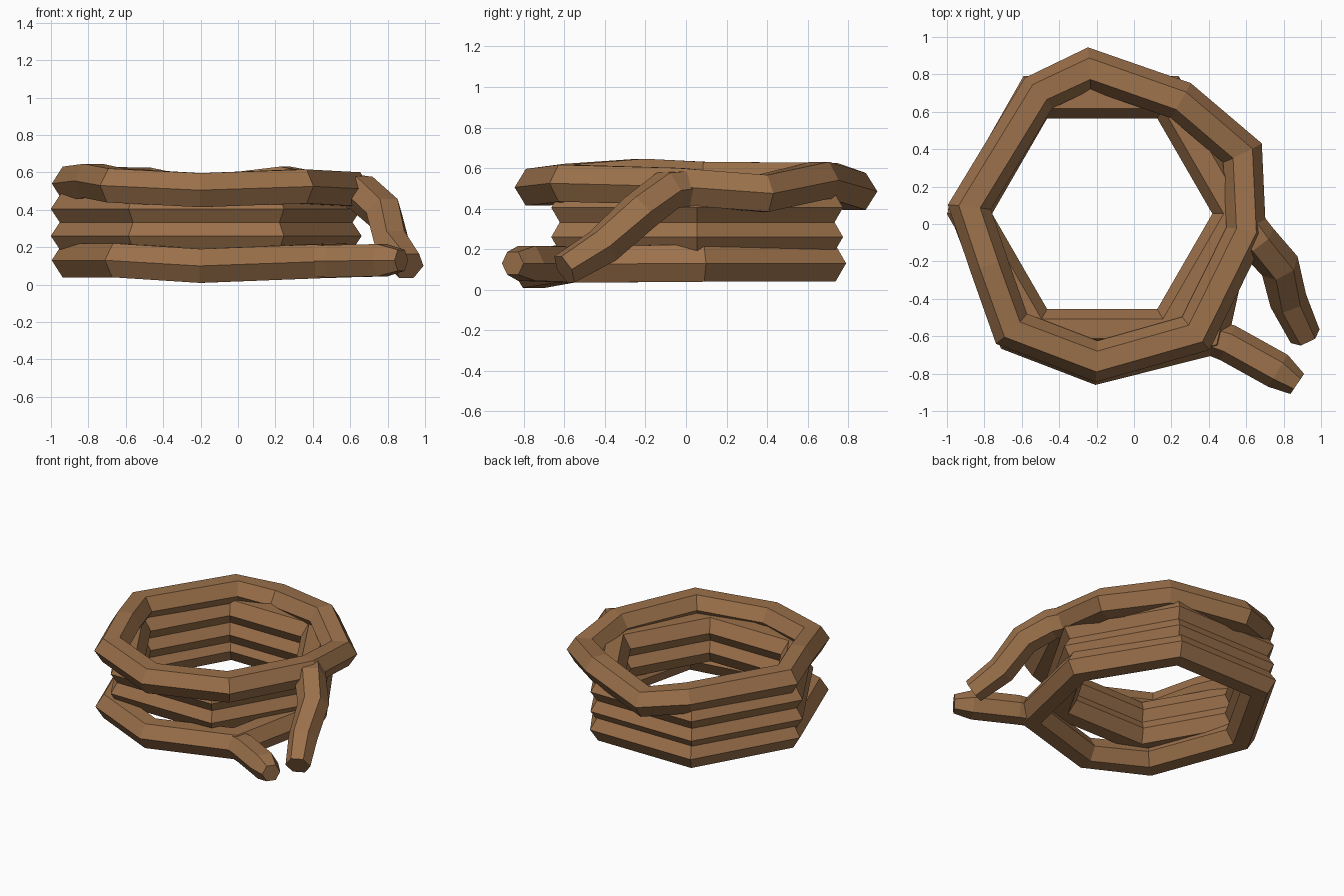
import bpy, bmesh, math
from mathutils import Vector

if "Cube" in bpy.data.objects:
    bpy.data.objects.remove(bpy.data.objects["Cube"])

rope = bpy.data.materials.new("rope brown")
rope.diffuse_color = (0.33, 0.165, 0.07, 1)
rope.use_nodes = True
rope.node_tree.nodes["Principled BSDF"].inputs["Base Color"].default_value = rope.diffuse_color
R = 0.105
UP = Vector((0, 0, 1))


def tube(name, pts, closed=True, radii=None):
    """Six-sided mitred tube swept along a polyline."""
    pts = [Vector(p) for p in pts]
    n = len(pts)
    radii = radii or [R] * n
    bm = bmesh.new()
    rings = []
    for i, p in enumerate(pts):
        prev = pts[i - 1] if closed or i > 0 else None
        nxt = pts[(i + 1) % n] if closed or i < n - 1 else None
        a = (p - prev).normalized() if prev else (nxt - p).normalized()
        b = (nxt - p).normalized() if nxt else a
        t = (a + b).normalized()
        side = t.cross(UP).normalized()
        up = side.cross(t)
        miter = 1 / max(t.dot(a), 0.6)
        ring = []
        for k in range(6):
            ang = k * math.pi / 3
            ring.append(bm.verts.new(p + radii[i] * (side * math.cos(ang) * miter + up * math.sin(ang))))
        rings.append(ring)
    for i in range(n if closed else n - 1):
        r, s = rings[i], rings[(i + 1) % n]
        for k in range(6):
            j = (k + 1) % 6
            bm.faces.new((r[k], r[j], s[j], s[k]))
    if not closed:
        bm.faces.new(rings[0][::-1])
        bm.faces.new(rings[-1])
    bmesh.ops.recalc_face_normals(bm, faces=bm.faces)
    me = bpy.data.meshes.new(name)
    bm.to_mesh(me)
    bm.free()
    me.materials.append(rope)
    ob = bpy.data.objects.new(name, me)
    bpy.context.collection.objects.link(ob)


# two plain middle coils
for name, z in (("lower_middle_coil", 0.26), ("upper_middle_coil", 0.405)):
    tube(name, [(-0.17 + 0.71 * math.cos(math.radians(a)),
                 0.055 + 0.71 * math.sin(math.radians(a)), z) for a in range(0, 360, 60)])

# bottom coil, pulled out at the front, with its loose end
tube("bottom_coil", [(0.55, 0.08, 0.13), (0.18, 0.685, 0.13), (-0.53, 0.685, 0.13),
                     (-0.88, 0.07, 0.13), (-0.63, -0.585, 0.13),
                     (-0.2, -0.75, 0.1), (0.4, -0.6, 0.125)])
tube("bottom_loose_end", [(0.36, -0.59, 0.125), (0.5, -0.635, 0.125), (0.77, -0.785, 0.13), (0.873, -0.855, 0.13)],
     False, [0.09, 0.1, 0.1, 0.065])

# wavy top coil, with the loose end hanging down on the right
tube("top_coil", [(0.6, -0.04, 0.51), (0.58, 0.38, 0.475), (0.25, 0.66, 0.54), (-0.24, 0.83, 0.485),
                  (-0.51, 0.7, 0.535), (-0.88, 0.09, 0.54), (-0.775, -0.22, 0.555),
                  (-0.655, -0.56, 0.53), (-0.2, -0.735, 0.505), (0.33, -0.585, 0.525)])
tube("top_loose_end", [(0.6, 0.0, 0.5), (0.66, -0.09, 0.49), (0.78, -0.225, 0.385),
                       (0.825, -0.41, 0.215), (0.915, -0.6, 0.1)],
     False, [0.1, 0.105, 0.105, 0.1, 0.085])
